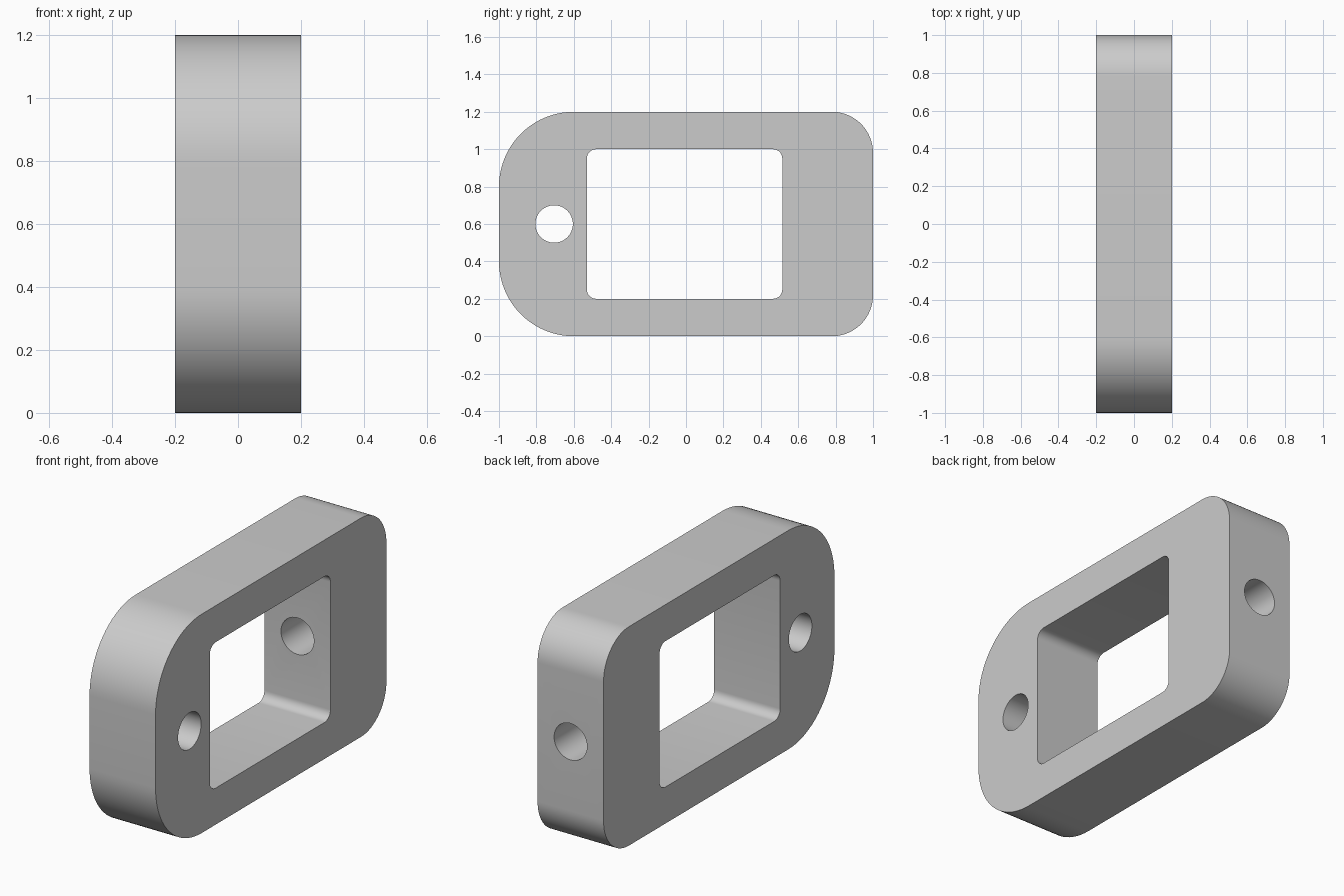
import bpy
import bmesh
from math import cos, sin, pi, radians
from mathutils import Matrix

if "Cube" in bpy.data.objects:
    bpy.data.objects.remove(bpy.data.objects["Cube"], do_unlink=True)

grey = bpy.data.materials.new("light grey")
grey.use_nodes = True
colour = (0.6, 0.6, 0.6, 1)
grey.diffuse_color = colour
grey.node_tree.nodes["Principled BSDF"].inputs["Base Color"].default_value = colour


def make_object(name, bm):
    bmesh.ops.recalc_face_normals(bm, faces=bm.faces)
    mesh = bpy.data.meshes.new(name)
    bm.to_mesh(mesh)
    bm.free()
    mesh.materials.append(grey)
    obj = bpy.data.objects.new(name, mesh)
    bpy.context.collection.objects.link(obj)
    return obj


def rounded_block(name, y0, y1, z0, z1, front_r, back_r, width, steps):
    """Rounded rectangle in the YZ plane, extruded along X."""
    corners = [(y1 - back_r, z1 - back_r, back_r), (y0 + front_r, z1 - front_r, front_r),
               (y0 + front_r, z0 + front_r, front_r), (y1 - back_r, z0 + back_r, back_r)]
    bm = bmesh.new()
    verts = []
    for i, (y, z, r) in enumerate(corners):
        for s in range(steps + 1):
            a = (i + s / steps) * pi / 2
            verts.append(bm.verts.new((-width / 2, y + r * cos(a), z + r * sin(a))))
    face = bm.faces.new(verts)
    result = bmesh.ops.extrude_face_region(bm, geom=[face])
    moved = [v for v in result["geom"] if isinstance(v, bmesh.types.BMVert)]
    bmesh.ops.translate(bm, verts=moved, vec=(width, 0, 0))
    return make_object(name, bm)


def drill(name, centre, axis, radius, length):
    """Cylinder cutter lying along the X or Y axis."""
    turn = Matrix.Rotation(pi / 2, 4, "Y" if axis == "X" else "X")
    bm = bmesh.new()
    bmesh.ops.create_cone(bm, cap_ends=True, segments=64, radius1=radius, radius2=radius,
                          depth=length, matrix=Matrix.Translation(centre) @ turn)
    return make_object(name, bm)


# Body with larger rounding at the front than at the back
body = rounded_block("frame_body", -1, 1, 0, 1.2, 0.4, 0.22, 0.4, 20)

# Window, sideways front hole, and back hole opening into the window
cutters = [
    rounded_block("window_cutter", -0.53, 0.515, 0.2, 1.0, 0.05, 0.05, 1, 8),
    drill("front_hole_cutter", (0, -0.705, 0.6), "X", 0.1, 1),
    drill("back_hole_cutter", (0, 0.75, 0.6), "Y", 0.1, 0.8),
]
bpy.context.view_layer.objects.active = body
for cutter in cutters:
    cutter.hide_render = True
    mod = body.modifiers.new(cutter.name, "BOOLEAN")
    mod.operation = "DIFFERENCE"
    mod.solver = "EXACT"
    mod.object = cutter
    bpy.ops.object.modifier_apply(modifier=mod.name)
    bpy.data.objects.remove(cutter, do_unlink=True)

# Smooth curved walls, sharp rims
bpy.ops.object.select_all(action="DESELECT")
body.select_set(True)
bpy.ops.object.shade_smooth_by_angle(angle=radians(30))
